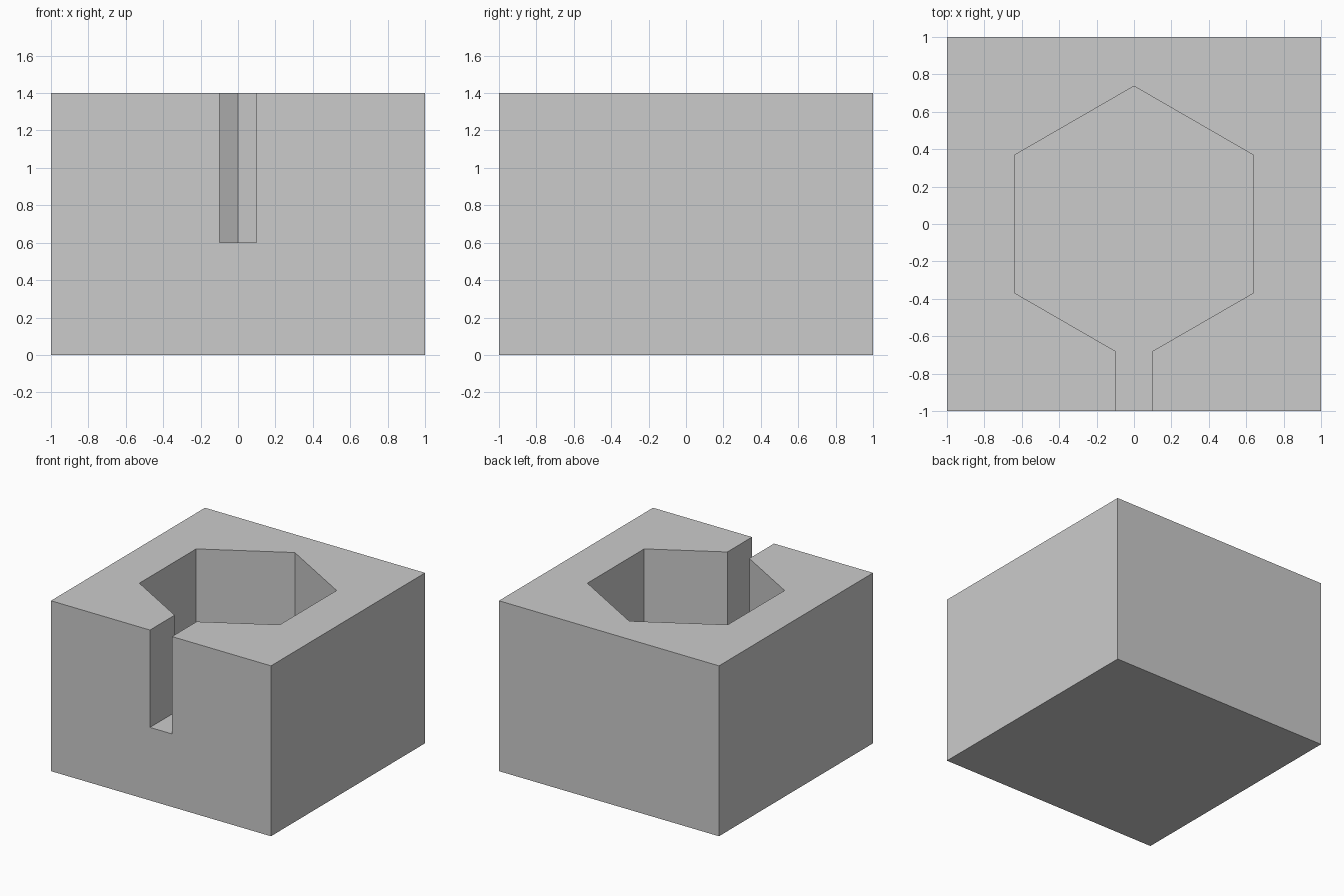
import bpy
from math import radians

if "Cube" in bpy.data.objects:
    bpy.data.objects.remove(bpy.data.objects["Cube"], do_unlink=True)

WIDTH, HEIGHT = 2.0, 1.4
FLOOR = 0.6              # height of the pocket and slot floor
POCKET_RADIUS = 0.737
SLOT_WIDTH = 0.2
OVERSHOOT = 0.2          # how far cutters poke out of the block

grey = bpy.data.materials.new("plain grey")
grey.use_nodes = True
colour = (0.6, 0.6, 0.6, 1)
grey.diffuse_color = colour
grey.node_tree.nodes["Principled BSDF"].inputs["Base Color"].default_value = colour


def box(name, size, centre):
    bpy.ops.mesh.primitive_cube_add(size=1, location=centre)
    obj = bpy.context.object
    obj.name = name
    obj.scale = size
    bpy.ops.object.transform_apply(location=True, rotation=True, scale=True)
    obj.data.materials.append(grey)
    return obj


def cut(target, cutter):
    mod = target.modifiers.new("cut " + cutter.name, "BOOLEAN")
    mod.operation = "DIFFERENCE"
    mod.solver = "EXACT"
    mod.object = cutter
    bpy.context.view_layer.objects.active = target
    bpy.ops.object.modifier_apply(modifier=mod.name)
    bpy.data.objects.remove(cutter, do_unlink=True)


# Solid block
block = box("block", (WIDTH, WIDTH, HEIGHT), (0, 0, HEIGHT / 2))

# Hexagonal pocket, one corner toward the front and one toward the back
depth = HEIGHT - FLOOR + OVERSHOOT
mid = FLOOR + depth / 2
bpy.ops.mesh.primitive_cylinder_add(vertices=6, radius=POCKET_RADIUS, depth=depth,
                                    location=(0, 0, mid))
pocket = bpy.context.object
pocket.name = "pocket_cutter"
pocket.data.materials.append(grey)
pocket.hide_render = True
if abs(pocket.data.vertices[0].co.x) > 0.01:
    pocket.rotation_euler.z = radians(30)
bpy.ops.object.transform_apply(location=True, rotation=True, scale=True)

# Slot from the pocket out through the front
length = WIDTH / 2 + OVERSHOOT
slot = box("slot_cutter", (SLOT_WIDTH, length, depth), (0, -length / 2, mid))
slot.hide_render = True

cut(block, pocket)
cut(block, slot)
